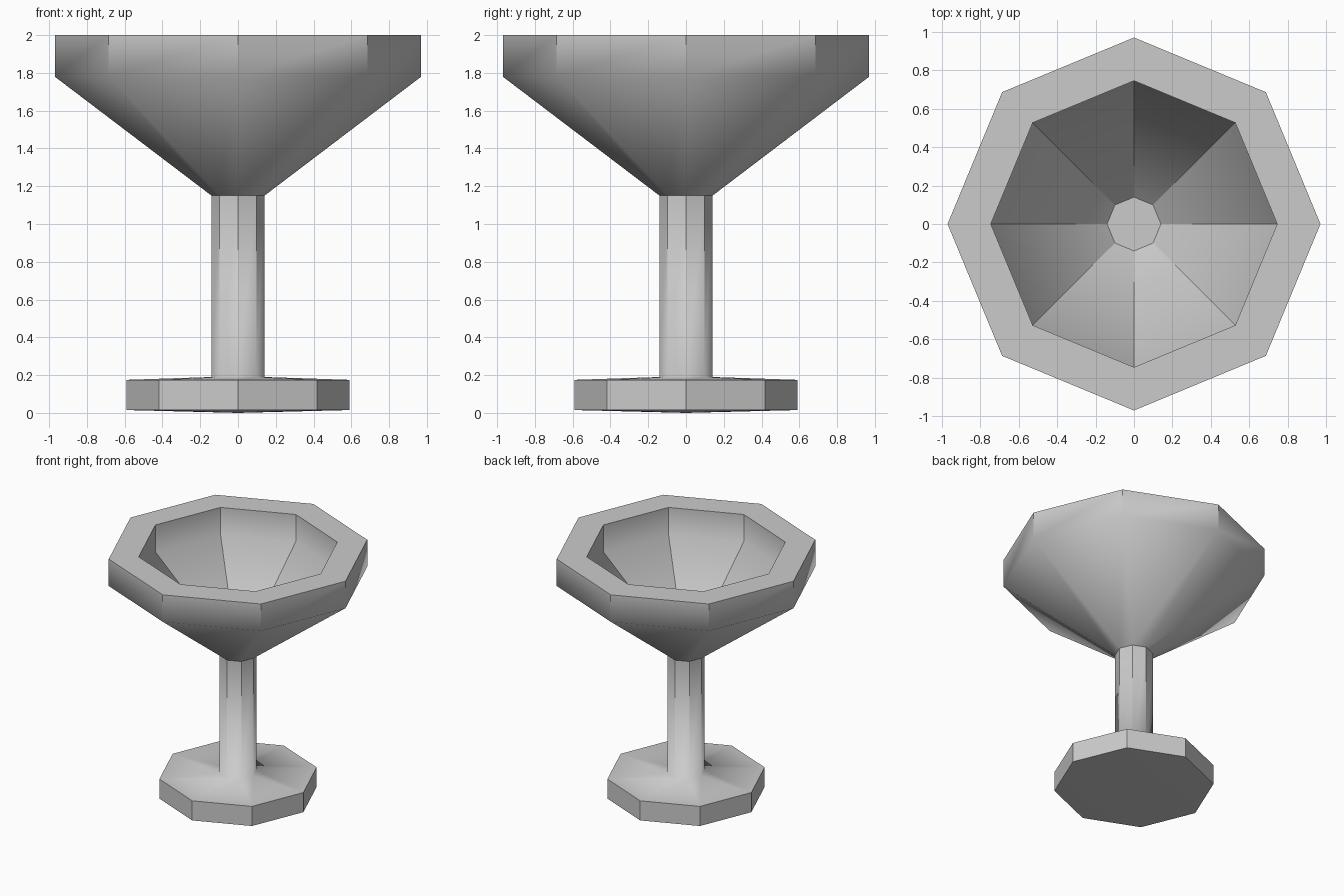
import bpy, bmesh, math

if "Cube" in bpy.data.objects:
    bpy.data.objects.remove(bpy.data.objects["Cube"])

SIDES = 8
# Profile (radius, height) from underside centre, up the outside, down into the bowl
PROFILE = [(0, 0.0), (0.59, 0.015), (0.59, 0.175), (0.14, 0.19), (0.14, 1.15),
           (0.97, 1.78), (0.97, 2.0), (0.745, 2.0), (0.745, 1.78),
           (0.14, 1.22), (0, 1.22)]
SOFT_RINGS = {3, 5, 8}   # foot joint and bowl bends are shaded smooth


def lathe(name, profile):
    bm = bmesh.new()
    rings = []
    for r, z in profile:
        count = SIDES if r else 1
        rings.append([bm.verts.new((r * math.cos(math.tau * i / SIDES),
                                    r * math.sin(math.tau * i / SIDES), z))
                      for i in range(count)])
    for a, b in zip(rings, rings[1:]):
        for i in range(SIDES):
            j = (i + 1) % SIDES
            quad = [a[i % len(a)], a[j % len(a)], b[j % len(b)], b[i % len(b)]]
            bm.faces.new(list(dict.fromkeys(quad)))
    bmesh.ops.recalc_face_normals(bm, faces=bm.faces[:])

    # Smooth faces with sharp creases, except along the soft rings
    soft = {v for k in SOFT_RINGS for v in rings[k]}
    for f in bm.faces:
        f.smooth = True
    for e in bm.edges:
        on_soft_ring = (all(v in soft for v in e.verts)
                        and abs(e.verts[0].co.z - e.verts[1].co.z) < 1e-5)
        e.smooth = on_soft_ring or e.calc_face_angle() < math.radians(30)

    mesh = bpy.data.meshes.new(name)
    bm.to_mesh(mesh)
    bm.free()
    obj = bpy.data.objects.new(name, mesh)
    bpy.context.collection.objects.link(obj)
    return obj


# Footed bowl, one continuous eight-sided turned form
lathe("goblet", PROFILE)
